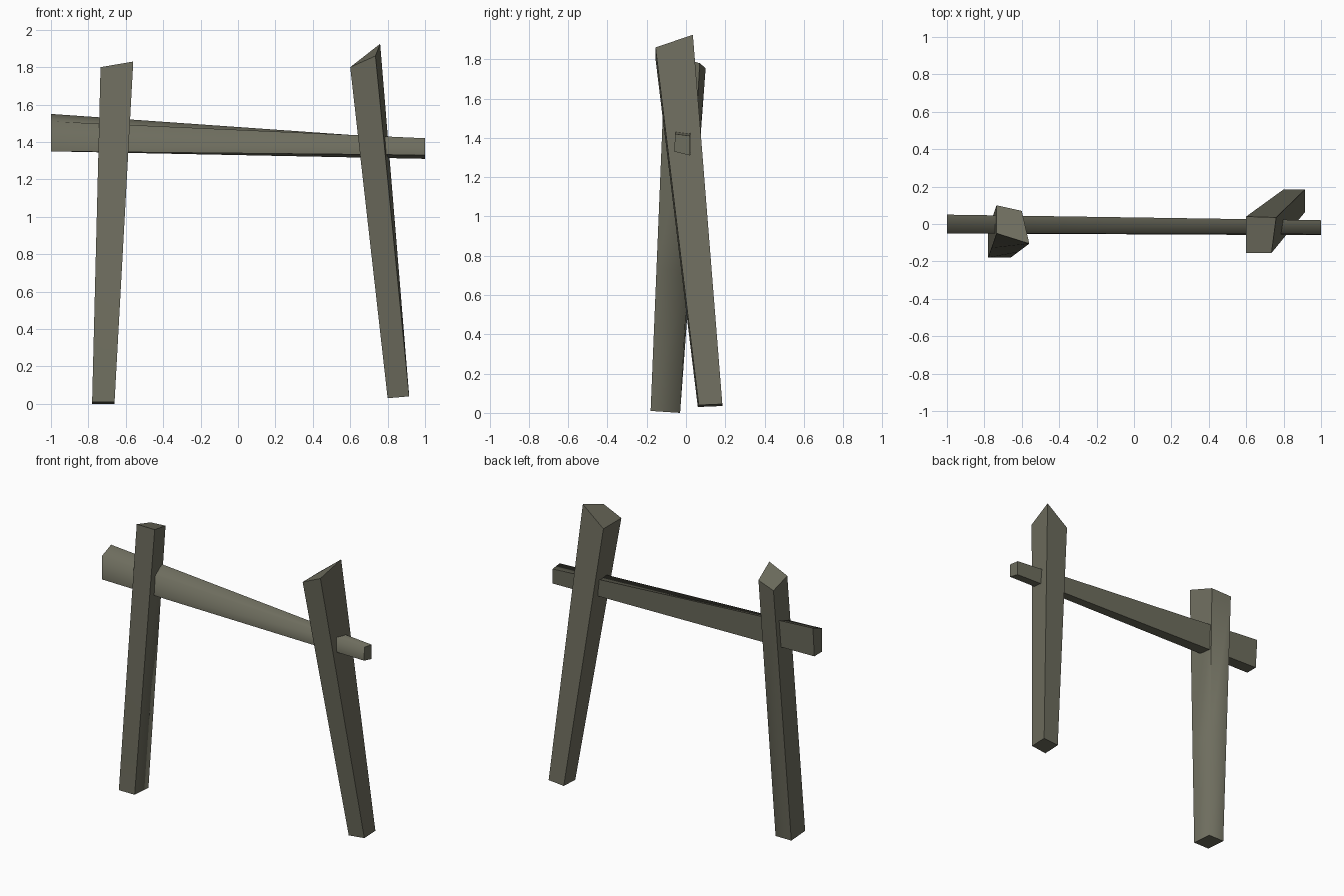
import bpy
import bmesh
from mathutils import Vector

cube = bpy.data.objects.get("Cube")
if cube:
    bpy.data.objects.remove(cube, do_unlink=True)

# Single weathered wood colour
wood = bpy.data.materials.new("weathered_wood")
wood.use_nodes = True
COLOR = (0.155, 0.153, 0.112, 1.0)
wood.diffuse_color = COLOR
bsdf = wood.node_tree.nodes["Principled BSDF"]
bsdf.inputs["Base Color"].default_value = COLOR
bsdf.inputs["Roughness"].default_value = 0.9


def beam(name, start, end, soft_corner=None, soft_until=None):
    """Four-sided beam between two end outlines; one long edge may be softened."""
    start = [Vector(p) for p in start]
    end = [Vector(p) for p in end]
    outlines = [start, end]
    if soft_until:
        outlines.insert(1, [a.lerp(b, soft_until) for a, b in zip(start, end)])
    bm = bmesh.new()
    rings = [[bm.verts.new(p) for p in outline] for outline in outlines]
    for lower, upper in zip(rings, rings[1:]):
        for i in range(4):
            j = (i + 1) % 4
            bm.faces.new((lower[i], lower[j], upper[j], upper[i]))
    bm.faces.new(rings[0])
    bm.faces.new(rings[-1])
    bmesh.ops.recalc_face_normals(bm, faces=bm.faces)

    # Keep corners crisp, apart from the softened long edge
    for face in bm.faces:
        face.smooth = True
    for edge in bm.edges:
        edge.smooth = edge.calc_face_angle() < 0.5
    if soft_corner is not None:
        pair = (rings[0][soft_corner], rings[1][soft_corner])
        bm.edges.get(pair).smooth = True

    mesh = bpy.data.meshes.new(name)
    bm.to_mesh(mesh)
    bm.free()
    mesh.materials.append(wood)
    obj = bpy.data.objects.new(name, mesh)
    bpy.context.collection.objects.link(obj)
    return obj


# Post outlines run front right, front left, back left, back right
beam("right_post",
     [(-0.78, -0.18, 0.01), (-0.66, -0.18, 0.01), (-0.66, -0.03, 0), (-0.78, -0.03, 0)],
     [(-0.735, -0.05, 1.80), (-0.56, -0.105, 1.83), (-0.60, 0.07, 1.78), (-0.735, 0.10, 1.755)],
     soft_corner=2, soft_until=0.4)

beam("left_post",
     [(0.80, 0.06, 0.03), (0.915, 0.065, 0.04), (0.915, 0.185, 0.045), (0.80, 0.185, 0.035)],
     [(0.60, -0.155, 1.80), (0.735, -0.155, 1.86), (0.76, 0.035, 1.925), (0.60, 0.04, 1.80)])

# Tapered rail, thick at one end: front bottom, front top, back top, back bottom
beam("cross_rail",
     [(-1, -0.05, 1.35), (-1, -0.05, 1.51), (-1, 0.05, 1.55), (-1, 0.035, 1.35)],
     [(1, -0.06, 1.33), (1, -0.055, 1.42), (1, 0.02, 1.41), (1, 0.02, 1.31)],
     soft_corner=1)
